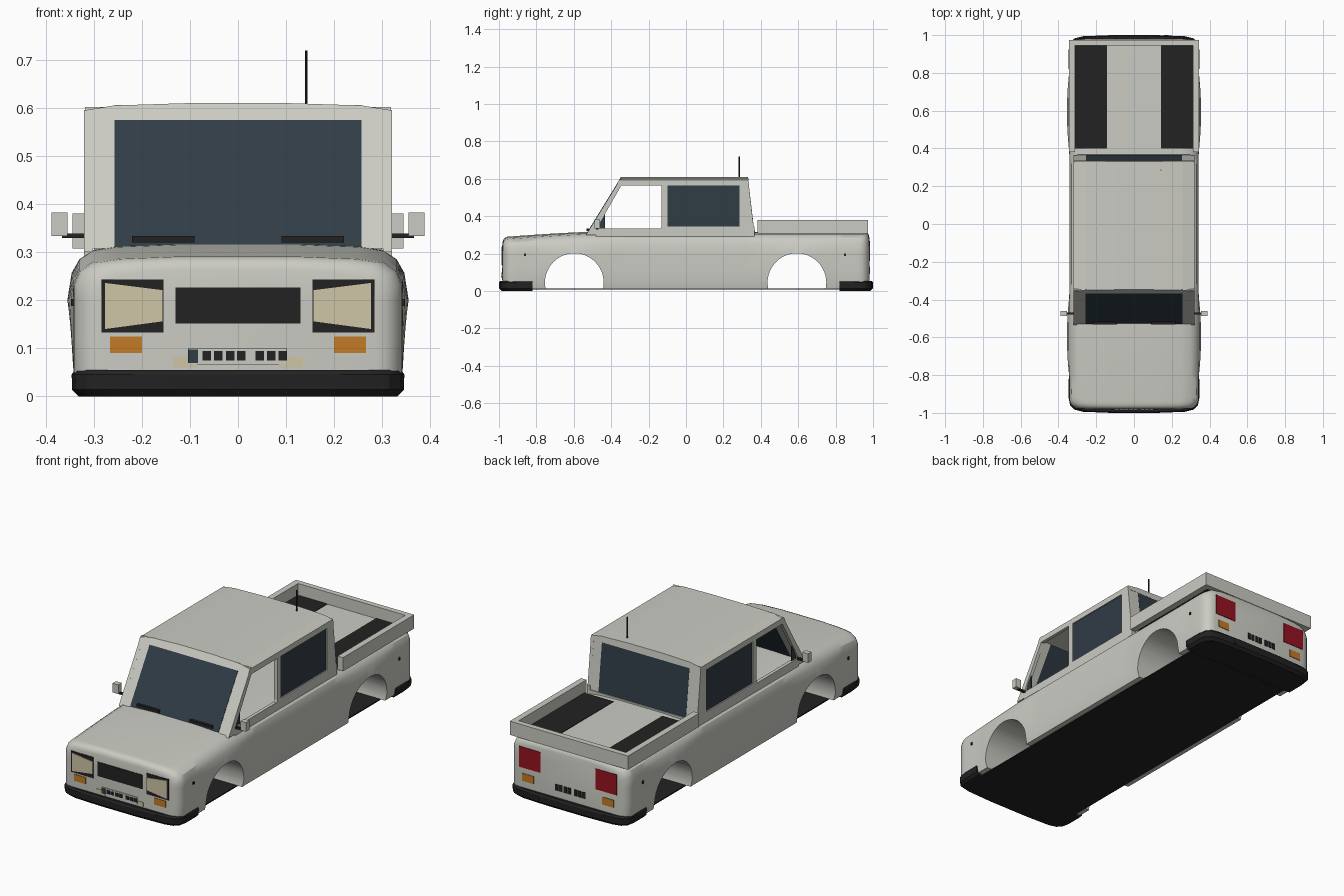
import bpy, bmesh, math
from mathutils import Vector

if "Cube" in bpy.data.objects:
    bpy.data.objects.remove(bpy.data.objects["Cube"])


def material(name, rgb):
    m = bpy.data.materials.new(name)
    m.use_nodes = True
    m.diffuse_color = (*rgb, 1)
    m.node_tree.nodes["Principled BSDF"].inputs["Base Color"].default_value = (*rgb, 1)
    return m


PAINT = material("pale grey paint", (0.6, 0.6, 0.55))
BLACK = material("black trim", (0.016, 0.016, 0.016))
GLASS = material("tinted glass", (0.03, 0.045, 0.06))
CREAM = material("cream lens", (0.62, 0.56, 0.38))
AMBER = material("amber lens", (0.55, 0.2, 0.02))
RED = material("red lens", (0.3, 0.006, 0.015))


def loft(name, rings, mat, smooth=None):
    """Skin a list of equal rings of points and close both ends."""
    bm = bmesh.new()
    loops = [[bm.verts.new(p) for p in r] for r in rings]
    n = len(loops[0])
    for a, b in zip(loops, loops[1:]):
        for i in range(n):
            j = (i + 1) % n
            bm.faces.new((a[i], a[j], b[j], b[i]))
    bm.faces.new(loops[0])
    bm.faces.new(loops[-1])
    bmesh.ops.recalc_face_normals(bm, faces=bm.faces)
    me = bpy.data.meshes.new(name)
    bm.to_mesh(me)
    bm.free()
    ob = bpy.data.objects.new(name, me)
    bpy.context.scene.collection.objects.link(ob)
    if mat:
        me.materials.append(mat)
    if smooth:
        shade(ob, smooth)
    return ob


def shade(ob, angle):
    bpy.ops.object.select_all(action="DESELECT")
    ob.select_set(True)
    bpy.context.view_layer.objects.active = ob
    bpy.ops.object.shade_smooth_by_angle(angle=math.radians(angle))


def prism_x(name, yz, x0, x1, mat):
    return loft(name, [[(x, y, z) for y, z in yz] for x in (x0, x1)], mat)


def prism_y(name, xz, y0, y1, mat):
    return loft(name, [[(x, y, z) for x, z in xz] for y in (y0, y1)], mat)


def box(name, x0, x1, y0, y1, z0, z1, mat):
    return prism_x(name, [(y0, z0), (y1, z0), (y1, z1), (y0, z1)], x0, x1, mat)


def rod(name, start, end, r, mat, n=8):
    a, b = Vector(start), Vector(end)
    d = (b - a).normalized()
    u = d.orthogonal().normalized()
    v = d.cross(u)
    angles = [math.tau * i / n for i in range(n)]
    return loft(name, [[c + r * (math.cos(t) * u + math.sin(t) * v) for t in angles]
                       for c in (a, b)], mat)


SIDES = (("left", 1), ("right", -1))
ARCHES = (("front", -0.597), ("rear", 0.593))
END = 0.98


# Lower body: rounded sections lofted from nose to tail
def section(y):
    d = END - abs(y)

    def rounding(r):
        k = max(0, r - d)
        return r - math.sqrt(r * r - k * k)
    w = 0.342 - rounding(0.055)
    top = 0.312 - 0.026 * min(1, max(0, (-0.5 - y) / 0.45)) ** 1.3 - rounding(0.028)
    bulge = sum(0.013 * max(0, 1 - ((y - c) / 0.22) ** 2) for _, c in ARCHES)
    half = [(w - 0.008, 0.012), (w, 0.05), (w + 0.6 * bulge, 0.12), (w + bulge, 0.2),
            (w + 0.3 * bulge, top - 0.055), (w - 0.012, top - 0.027),
            (w - 0.04, top - 0.008), (w - 0.09, top), (0.12, top + 0.005)]
    return [(x, y, z) for x, z in half] + [(-x, y, z) for x, z in reversed(half)]


ends = [END - d for d in (0, 0.004, 0.012, 0.025, 0.04, 0.06)]
stations = sorted([-e for e in ends] + ends + [0.04 * i for i in range(-22, 23)])
body = loft("lower_body", [section(y) for y in stations], PAINT)

# Wheel arches cut through the body
for label, c in ARCHES:
    cutter = rod(label + "_arch_cutter", (-0.5, c, 0.045), (0.5, c, 0.045), 0.157, None, 48)
    cutter.hide_render = True
    cutter.hide_viewport = True
    cut = body.modifiers.new("arch", "BOOLEAN")
    cut.operation = "DIFFERENCE"
    cut.solver = "EXACT"
    cut.object = cutter
bpy.context.view_layer.update()
cut_mesh = bpy.data.meshes.new_from_object(
    body.evaluated_get(bpy.context.evaluated_depsgraph_get()))
body.modifiers.clear()
body.data = cut_mesh
for ob in [o for o in bpy.data.objects if o.name.endswith("_arch_cutter")]:
    bpy.data.objects.remove(ob)
shade(body, 32)
box("floor_pan", -0.305, 0.305, -0.96, 0.96, 0.007, 0.013, BLACK)


# Bumpers wrapping the corners
def bumper_ring(s, z, inset):
    half = [(0.346, 0.82), (0.346, 0.92), (0.338, 0.96), (0.315, 0.983), (0.27, 0.994), (0.12, 1.0)]
    pts = half + [(-x, y) for x, y in reversed(half)]
    return [(x * (1 - inset / 0.346), s * (y - inset * (y > 0.9)), z) for x, y in pts]


for label, s in (("front", -1), ("rear", 1)):
    loft(label + "_bumper", [bumper_ring(s, z, i) for z, i in
                             ((0, 0.014), (0.014, 0.001), (0.045, 0), (0.055, 0.006))], BLACK, 30)

# Cab roof with a slight crown
crown = [(0.32, 0.575), (0.32, 0.595), (0.257, 0.605), (0.1, 0.61)]
crown += [(-x, z) for x, z in reversed(crown)]
loft("roof", [[(x, y0 + k * (z - 0.61), z) for x, z in crown]
              for y0, k in ((-0.348, 0.6), (0.332, -0.12))], PAINT)

# Windscreen and rear window with the pillars beside them
screen = [(-0.53, 0.312), (-0.349, 0.606), (-0.335, 0.594), (-0.51, 0.312)]
rear = [(0.366, 0.312), (0.332, 0.602), (0.318, 0.59), (0.35, 0.312)]
prism_x("windscreen", screen, -0.257, 0.257, GLASS)
prism_x("rear_window", rear, -0.255, 0.255, GLASS)
box("rear_window_sill", -0.3, 0.3, 0.352, 0.37, 0.3, 0.325, PAINT)

side_frame = {
    "a_pillar": [(-0.535, 0.3), (-0.353, 0.596), (-0.33, 0.58), (-0.345, 0.565), (-0.478, 0.335), (-0.478, 0.3)],
    "door_sill": [(-0.48, 0.285), (0.366, 0.285), (0.366, 0.345), (-0.13, 0.345), (-0.135, 0.335), (-0.48, 0.335)],
    "roof_rail": [(-0.347, 0.565), (0.336, 0.565), (0.333, 0.59), (-0.35, 0.59)],
    "b_pillar": [(-0.13, 0.33), (-0.1, 0.33), (-0.1, 0.57), (-0.13, 0.57)],
    "c_pillar": [(0.285, 0.33), (0.365, 0.31), (0.333, 0.595), (0.285, 0.58)],
}
for label, s in SIDES:
    for part, outline in side_frame.items():
        prism_x(f"{label}_{part}", outline, s * 0.302, s * 0.32, PAINT)
    prism_x(label + "_screen_pillar", [(y, z - 0.004) for y, z in screen], s * 0.257, s * 0.318, PAINT)
    prism_x(label + "_rear_pillar", [(y, z - 0.004) for y, z in rear], s * 0.255, s * 0.318, PAINT)
    box(label + "_rear_side_window", s * 0.306, s * 0.314, -0.1, 0.285, 0.345, 0.565, GLASS)
    prism_x(label + "_vent_window", [(-0.468, 0.335), (-0.432, 0.335), (-0.432, 0.45), (-0.42, 0.45)][:3],
            s * 0.308, s * 0.313, GLASS)

    # Door mirror and wiper
    box(label + "_mirror", s * 0.355, s * 0.388, -0.488, -0.46, 0.334, 0.382, PAINT)
    box(label + "_mirror_arm", s * 0.315, s * 0.366, -0.48, -0.468, 0.329, 0.339, BLACK)
    box(label + "_wiper", s * 0.09, s * 0.22, -0.532, -0.518, 0.32, 0.334, BLACK)

    # Load bed side and dark bed floor
    box(label + "_bed_wall", s * 0.312, s * 0.344, 0.382, 0.974, 0.308, 0.38, PAINT)
    box(label + "_bed_floor", s * 0.142, s * 0.313, 0.4, 0.945, 0.308, 0.319, BLACK)

    # Head lamps, fog lamps and indicators
    f0, f1 = -END - 0.003, -END + 0.003
    box(label + "_headlamp_frame", s * 0.155, s * 0.284, f0, f1, 0.133, 0.243, BLACK)
    prism_y(label + "_headlamp_lens", [(s * 0.157, 0.156), (s * 0.277, 0.14), (s * 0.277, 0.236), (s * 0.157, 0.221)],
            f0 - 0.003, f1, CREAM)
    box(label + "_fog_lamp", s * 0.085, s * 0.135, f0, f1, 0.06, 0.083, CREAM)
    box(label + "_front_indicator", s * 0.2, s * 0.266, f0, f1, 0.09, 0.125, AMBER)

    # Tail lamps and side markers
    box(label + "_tail_lamp", s * 0.16, s * 0.284, -f1, -f0, 0.16, 0.268, RED)
    box(label + "_rear_indicator", s * 0.2, s * 0.266, -f1, -f0, 0.09, 0.13, AMBER)
    for place, y in (("front", -0.86), ("rear", 0.85)):
        box(f"{label}_{place}_marker", s * 0.335, s * 0.347, y - 0.005, y + 0.005, 0.188, 0.202, BLACK)

box("tailgate", -0.344, 0.344, 0.945, 0.974, 0.308, 0.38, PAINT)

# Grille and number plates with plain dark blocks
box("grille", -0.13, 0.13, f0, f1, 0.152, 0.226, BLACK)
box("front_plate", -0.104, 0.102, f0 - 0.002, f1, 0.066, 0.101, PAINT)
box("front_plate_band", -0.104, -0.083, f0 - 0.004, f1, 0.069, 0.098, GLASS)
for i, x in enumerate((-0.065, -0.041, -0.016, 0.007, 0.045, 0.069, 0.093)):
    box(f"front_plate_block_{i}", x - 0.009, x + 0.009, f0 - 0.004, f1, 0.075, 0.094, BLACK)
    box(f"rear_plate_block_{i}", -x - 0.009, -x + 0.009, -f1, -f0, 0.092, 0.125, BLACK)

# Aerial and exhaust tip
rod("aerial", (0.142, 0.285, 0.6), (0.142, 0.285, 0.719), 0.003, BLACK)
rod("exhaust_tip", (0.17, 0.96, 0.03), (0.17, 1.0, 0.03), 0.012, BLACK, 12)
